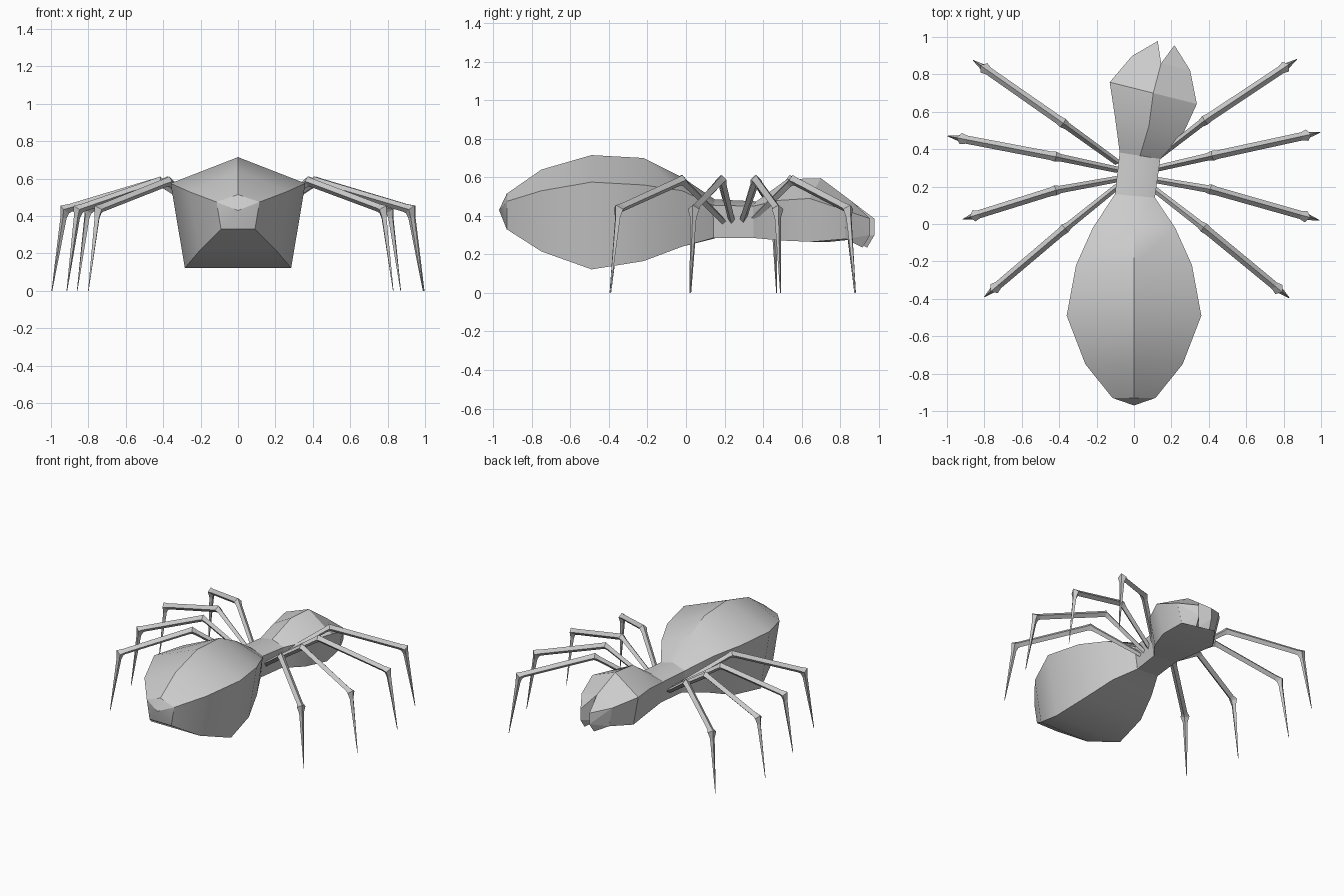
import bpy
import bmesh
from math import radians, sin, cos
from mathutils import Vector

cube = bpy.data.objects.get("Cube")
if cube:
    bpy.data.objects.remove(cube, do_unlink=True)

grey = bpy.data.materials.new("plain_grey")
grey.use_nodes = True
grey.diffuse_color = (0.6, 0.6, 0.6, 1)
grey.node_tree.nodes["Principled BSDF"].inputs["Base Color"].default_value = (0.6, 0.6, 0.6, 1)


def finish(name, bm, smooth=False):
    bmesh.ops.recalc_face_normals(bm, faces=bm.faces[:])
    mesh = bpy.data.meshes.new(name)
    bm.to_mesh(mesh)
    bm.free()
    mesh.materials.append(grey)
    obj = bpy.data.objects.new(name, mesh)
    bpy.context.collection.objects.link(obj)
    if smooth:
        bpy.ops.object.select_all(action='DESELECT')
        obj.select_set(True)
        bpy.context.view_layer.objects.active = obj
        bpy.ops.object.shade_smooth_by_angle(angle=radians(30))
    return obj


def loft(rings, cap_start=False, cap_end=False, tip=None):
    """Skin a list of equal-sized point rings; tip turns the first cap into a point."""
    bm = bmesh.new()
    loops = [[bm.verts.new(p) for p in ring] for ring in rings]
    for a, b in zip(loops, loops[1:]):
        n = len(a)
        for i in range(n):
            j = (i + 1) % n
            bm.faces.new((a[i], a[j], b[j], b[i]))
    if tip:
        centre = bm.verts.new(tip)
        first = loops[0]
        for i in range(len(first)):
            bm.faces.new((first[i - 1], first[i], centre))
    elif cap_start:
        bm.faces.new(loops[0])
    if cap_end:
        bm.faces.new(loops[-1])
    return bm


def pentagon(x, y, half, low, side, top, turn=0):
    """Body section: ridge on top, wide shoulders, narrower flat belly."""
    a = radians(turn)
    right = Vector((cos(a), -sin(a), 0))
    shape = [(0, top), (half, side), (half * 0.79, low),
             (-half * 0.79, low), (-half, side)]
    return [Vector((x, y, z)) + right * u for u, z in shape]


# Body sections shared between neighbouring parts
waist_front = pentagon(0.005, 0.15, 0.107, 0.285, 0.455, 0.485, 5)
neck = pentagon(0.032, 0.365, 0.11, 0.285, 0.45, 0.475, 9)
TURN = 14

# Abdomen
abdomen = [
    pentagon(0, -0.93, 0.115, 0.33, 0.475, 0.515),
    pentagon(0, -0.75, 0.26, 0.215, 0.53, 0.64),
    pentagon(0, -0.49, 0.36, 0.122, 0.575, 0.715),
    pentagon(0, -0.22, 0.31, 0.165, 0.56, 0.70),
    pentagon(0, -0.02, 0.22, 0.24, 0.53, 0.60),
    waist_front,
]
finish("abdomen", loft(abdomen, tip=(0, -0.97, 0.43)), True)

# Waist
finish("waist", loft([waist_front, neck]), True)

# Head, turned a little to one side
face_centre = Vector((0.145, 0.86, 0))
head = [
    neck,
    pentagon(0.08, 0.525, 0.187, 0.272, 0.48, 0.59, TURN),
    pentagon(0.103, 0.70, 0.24, 0.265, 0.49, 0.595, TURN),
    pentagon(face_centre.x, face_centre.y, 0.16, 0.28, 0.43, 0.475, TURN),
]
finish("head", loft(head, cap_end=True), True)

# Jaws: a pair of wedges narrowing to hooked tips
a = radians(TURN)
across = Vector((cos(a), -sin(a), 0))
ahead = Vector((sin(a), cos(a), 0))
for name, s in (("left_jaw", 1), ("right_jaw", -1)):
    bm = bmesh.new()
    # across, ahead, height
    for u, v, z in ((0, 0, 0.475), (0.16, 0, 0.43), (0.126, 0, 0.28), (0, 0, 0.28),
                    (0.046, 0.11, 0.385), (0.046, 0.11, 0.30), (0.05, 0.07, 0.235)):
        bm.verts.new(face_centre + across * u * s + ahead * v + Vector((0, 0, z)))
    bmesh.ops.convex_hull(bm, input=bm.verts[:])
    finish(name, bm)


def leg(name, base, knee, foot):
    """Four-sided tube through hip, knee and ankle, tapering to a spike."""
    ankle = knee.lerp(foot, 0.88)
    ankle.z = 0.435
    thigh, shin = knee.lerp(ankle, 0.94), ankle.lerp(foot, 0.1)
    path = [(base, 0.017), (base.lerp(knee, 0.92), 0.02), (knee, 0.027),
            (knee.lerp(ankle, 0.06), 0.023), (thigh, 0.022), (ankle, 0.031),
            (shin, 0.017), (foot, 0.002)]
    pts = [p for p, r in path]
    flat = (foot - base) * Vector((1, 0, 0)).x
    side = Vector((flat.y, -flat.x, 0)).normalized()
    rings = []
    for i, (p, r) in enumerate(path):
        before, after = pts[max(i - 1, 0)], pts[min(i + 1, len(pts) - 1)]
        along = (p - before).normalized() + (after - p).normalized()
        up = side.cross(along).normalized()
        rings.append([p + side * r, p + up * r, p - side * r, p - up * r])
    finish(name, loft(rings, True, True))


# Legs: hip y, then knee x, y and foot x, y for each side
HIPS = {"rear": 0.33, "mid_rear": 0.29, "mid_front": 0.24, "front": 0.20}
SPREAD = {
    "left": [(0.38, 0.555, 0.87, 0.88), (0.42, 0.365, 0.995, 0.49),
             (0.41, 0.185, 0.99, 0.02), (0.375, -0.02, 0.83, -0.395)],
    "right": [(-0.38, 0.54, -0.86, 0.875), (-0.42, 0.36, -0.995, 0.47),
              (-0.42, 0.18, -0.915, 0.025), (-0.37, -0.025, -0.80, -0.39)],
}
for side_name, rows in SPREAD.items():
    sign = 1 if side_name == "left" else -1
    for (place, hip_y), (kx, ky, fx, fy) in zip(HIPS.items(), rows):
        leg(f"{side_name}_{place}_leg", Vector((0.09 * sign, hip_y, 0.365)),
            Vector((kx, ky, 0.585)), Vector((fx, fy, 0)))
